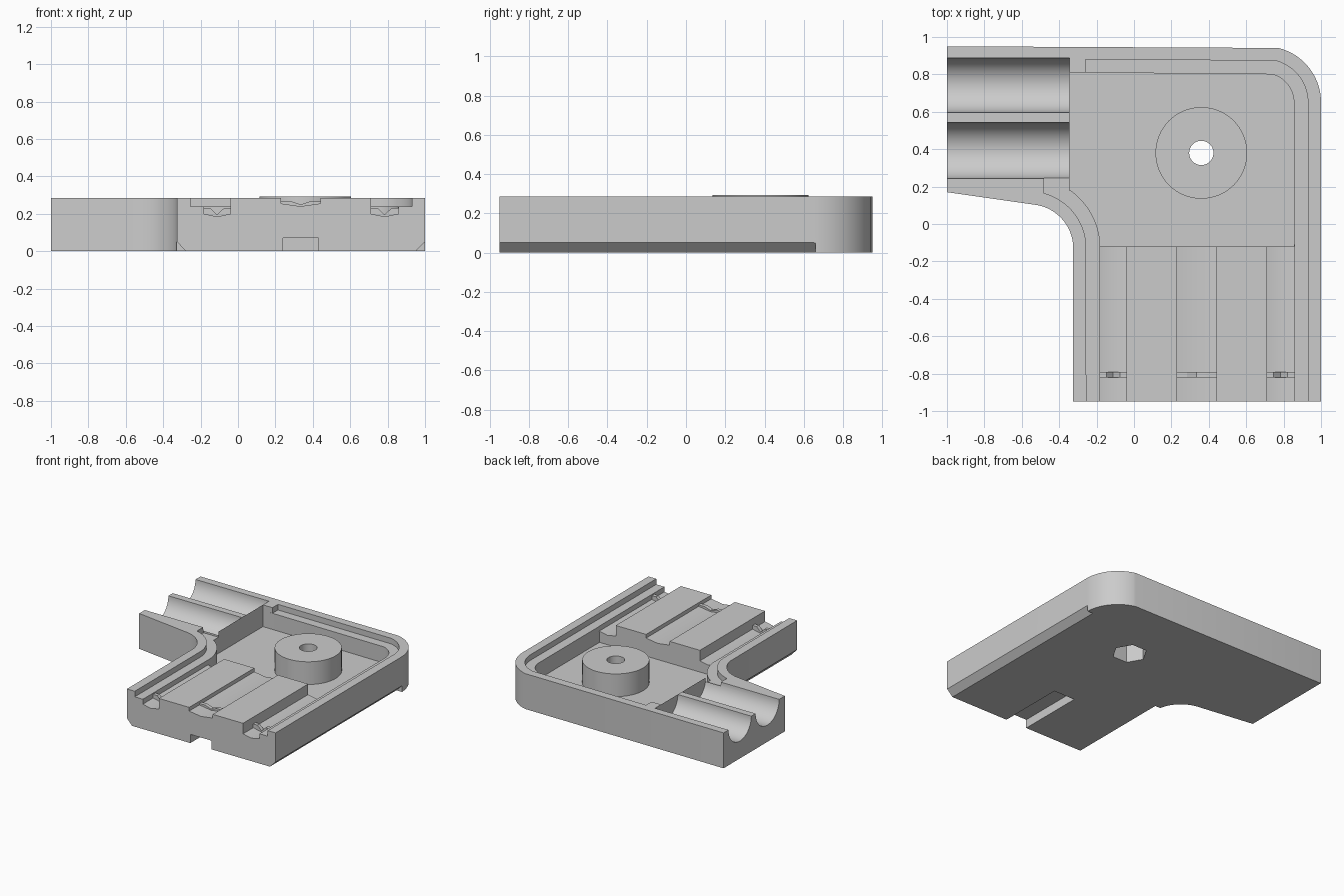
import bpy, bmesh
from math import cos, sin, radians, pi
from mathutils import Vector

cube = bpy.data.objects.get("Cube")
if cube:
    bpy.data.objects.remove(cube, do_unlink=True)

grey = bpy.data.materials.new("plain grey")
grey.use_nodes = True
COLOUR = (0.6, 0.6, 0.6, 1)
grey.diffuse_color = COLOUR
grey.node_tree.nodes["Principled BSDF"].inputs["Base Color"].default_value = COLOUR

TOP, FLOOR, LEDGE = 0.285, 0.11, 0.24
FRONT, BLOCK_BACK = -0.95, -0.12
OUT = FRONT - 0.1
HUB = (0.36, 0.38)
AXES = {"x": Vector((1, 0, 0)), "y": Vector((0, 1, 0)), "z": Vector((0, 0, 1))}


def prism(name, points, start, end, axis="z"):
    """Extrude a 2D outline along an axis; outline is xy, xz or yz."""
    place = {"z": lambda u, v: (u, v, start),
             "y": lambda u, v: (u, start, v),
             "x": lambda u, v: (start, u, v)}[axis]
    bm = bmesh.new()
    face = bm.faces.new([bm.verts.new(place(*p)) for p in points])
    grown = bmesh.ops.extrude_face_region(bm, geom=[face])["geom"]
    moved = [g for g in grown if isinstance(g, bmesh.types.BMVert)]
    bmesh.ops.translate(bm, verts=moved, vec=AXES[axis] * (end - start))
    bmesh.ops.recalc_face_normals(bm, faces=bm.faces)
    mesh = bpy.data.meshes.new(name)
    bm.to_mesh(mesh)
    bm.free()
    mesh.materials.append(grey)
    obj = bpy.data.objects.new(name, mesh)
    bpy.context.collection.objects.link(obj)
    return obj


def arc(centre, radius, a, b, steps=20):
    angles = [radians(a + (b - a) * i / steps) for i in range(steps + 1)]
    return [(centre[0] + radius * cos(t), centre[1] + radius * sin(t)) for t in angles]


def ring(centre, radius, count):
    return arc(centre, radius, 0, 360, count)[:-1]


def rect(u0, u1, v0, v1):
    return [(u0, v0), (u1, v0), (u1, v1), (u0, v1)]


def cut(target, cutter):
    mod = target.modifiers.new("cut", "BOOLEAN")
    mod.operation, mod.solver, mod.object = "DIFFERENCE", "EXACT", cutter
    bpy.ops.object.select_all(action="DESELECT")
    bpy.context.view_layer.objects.active = target
    target.select_set(True)
    bpy.ops.object.modifier_apply(modifier=mod.name)
    bpy.data.objects.remove(cutter, do_unlink=True)


def smooth(obj):
    bpy.ops.object.select_all(action="DESELECT")
    bpy.context.view_layer.objects.active = obj
    obj.select_set(True)
    bpy.ops.object.shade_smooth_by_angle(angle=radians(25))


def outer_corner(radius):
    return arc((0.70, 0.65), radius, 0, 76)


def inner_corner(radius, a, b):
    return arc((-0.56, -0.13), radius, a, b)


# Elbow-shaped body
outline = ([(-1, 0.95), (-1, 0.17)] + inner_corner(0.235, 82, 8)
           + [(-0.325, FRONT), (1, FRONT)] + outer_corner(0.30))
body = prism("elbow_body", outline, 0, TOP)

# Stepped ledge around the rim, leaving the cable block standing
ledge = ([(-0.26, 0.88)] + outer_corner(0.23)[::-1]
         + [(0.93, OUT), (0.71, OUT), (0.71, BLOCK_BACK),
            (-0.04, BLOCK_BACK), (-0.04, OUT), (-0.255, OUT)]
         + inner_corner(0.305, 5, 75)
         + [(-0.48, 0.17), (-0.48, 0.245), (-0.345, 0.245), (-0.345, 0.81), (-0.26, 0.81)])
cut(body, prism("ledge_cutter", ledge, LEDGE, 0.5))

# Deep central cavity
cavity = ([(-0.345, 0.81)] + outer_corner(0.155)[::-1]
          + [(0.855, BLOCK_BACK), (-0.183, BLOCK_BACK)]
          + inner_corner(0.38, 8, 54) + [(-0.345, 0.18)])
cut(body, prism("cavity_cutter", cavity, FLOOR, 0.5))

# Half-round pipe channels
for y, r in ((0.742, 0.145), (0.392, 0.15)):
    cut(body, prism("pipe_cutter", ring((y, TOP), r, 64), -1.1, -0.345, "x"))

# Cable channels with a shallow V floor, each crossed by a low grip ridge
for name, x0, x1, z, rise in (("left", 0.71, 0.857, 0.2, 0.03),
                              ("middle", 0.23, 0.44, 0.255, 0.012),
                              ("right", -0.183, -0.04, 0.2, 0.03)):
    mid = (x0 + x1) / 2
    floor = [(x0, z), (mid, z - 0.015), (x1, z)]
    cut(body, prism("channel_cutter", floor + [(x1, 0.5), (x0, 0.5)],
                    OUT, BLOCK_BACK + 0.01, "y"))
    quarter = (x1 - x0) / 4
    top = [(x1, z + rise), (mid + quarter, z + rise), (mid, z - 0.005),
           (mid - quarter, z + rise), (x0, z + rise)]
    prism(name + "_grip_ridge", [(x0, z - 0.03), (x1, z - 0.03)] + top,
          -0.82, -0.79, "y")

# Underside: chamfered side edges, front slot
cut(body, prism("chamfer_cutter", [(0.95, 0), (1, 0.05), (1.1, 0.05), (1.1, -0.1), (0.95, -0.1)],
                OUT, 0.66, "y"))
cut(body, prism("chamfer_cutter", [(-0.28, 0), (-0.325, 0.05), (-0.4, 0.05), (-0.4, -0.1), (-0.28, -0.1)],
                OUT, -0.09, "y"))
cut(body, prism("slot_cutter", rect(0.24, 0.43, -0.1, 0.07), OUT, -0.4, "y"))

# Screw hub with bore, and hexagonal nut pocket beneath it
hub = prism("screw_hub", ring(HUB, 0.245, 64), FLOOR - 0.02, 0.293)
for part in (body, hub):
    cut(part, prism("nut_cutter", ring(HUB, 0.13, 6), -0.1, 0.14))
    cut(part, prism("bore_cutter", ring(HUB, 0.065, 40), -0.2, 0.5))
    smooth(part)
